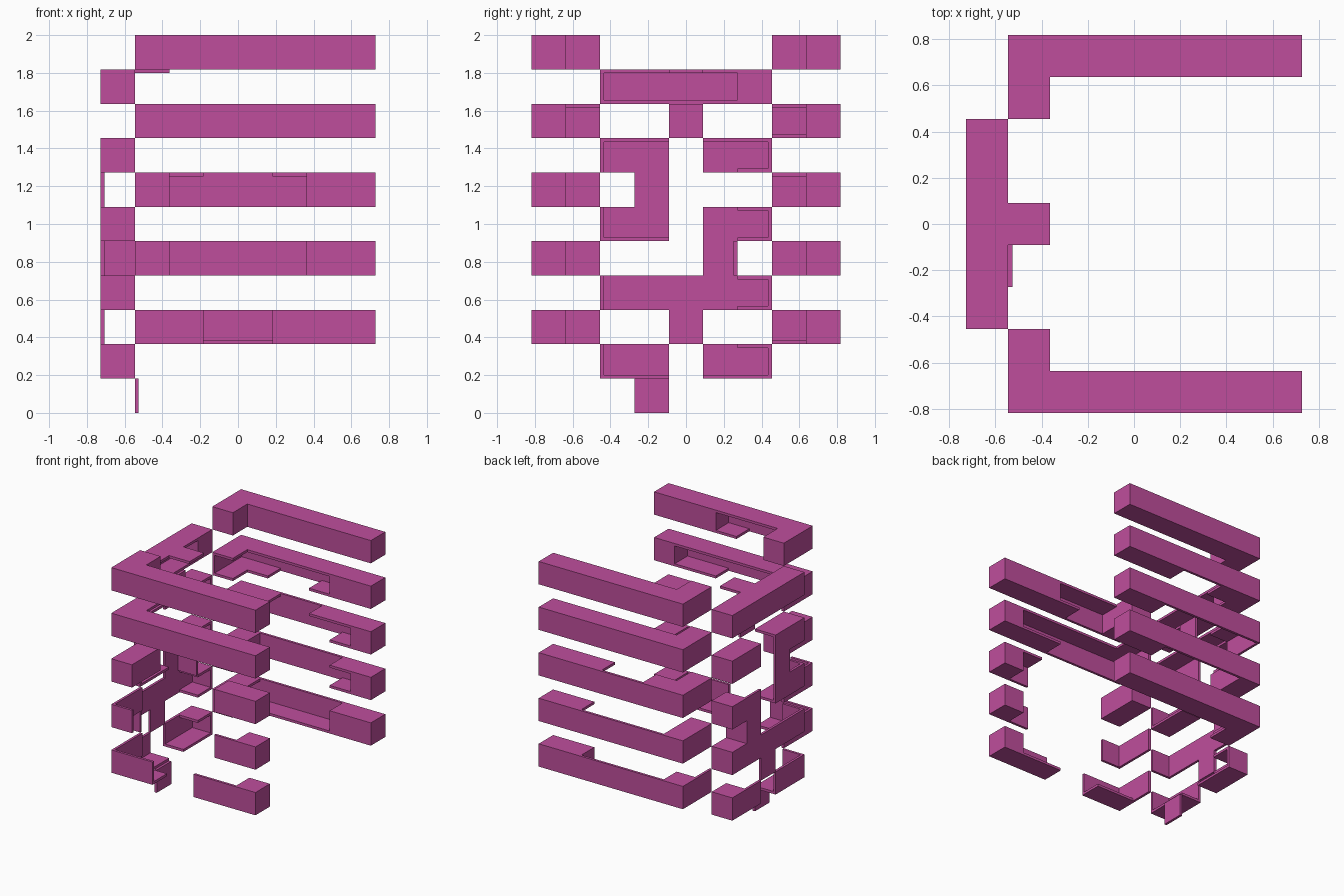
import bpy, bmesh

cube = bpy.data.objects.get("Cube")
if cube:
    bpy.data.objects.remove(cube, do_unlink=True)

U = 2 / 11                    # size of one grid cell
T = 0.02                      # plate thickness
ORIGIN = (-4 * U, -4.5 * U, 0)

pink = bpy.data.materials.new("magenta pink")
pink.use_nodes = True
pink.diffuse_color = (0.52, 0.076, 0.335, 1)
bsdf = next(n for n in pink.node_tree.nodes if n.type == 'BSDF_PRINCIPLED')
bsdf.inputs["Base Color"].default_value = pink.diffuse_color


def add_box(bm, lo, hi):
    verts = bmesh.ops.create_cube(bm, size=1)["verts"]
    for v in verts:
        for a in range(3):
            v.co[a] = lo[a] if v.co[a] < 0 else hi[a]


def part(name, *runs):
    """Each run is (x cells, y cells, z cell, sides): a solid block, or thin plates on the listed sides."""
    bm = bmesh.new()
    for xs, ys, k, sides in runs:
        cells = (xs, ys, (k, k))
        lo = [ORIGIN[a] + U * cells[a][0] for a in range(3)]
        hi = [ORIGIN[a] + U * (cells[a][1] + 1) for a in range(3)]
        if sides == "solid":
            add_box(bm, lo, hi)
            continue
        for side in sides.split():
            a = "xyz".index(side[1])
            plo, phi = lo[:], hi[:]
            if side[0] == "-":
                phi[a] = lo[a] + T
            else:
                plo[a] = hi[a] - T
            add_box(bm, plo, phi)
    mesh = bpy.data.meshes.new(name)
    bm.to_mesh(mesh)
    bm.free()
    mesh.materials.append(pink)
    obj = bpy.data.objects.new(name, mesh)
    bpy.context.scene.collection.objects.link(obj)


# Back rails, top to bottom
B, BC = (8, 8), (7, 7)        # back row and its inner corner
C1 = (1, 1)
part("back_rail_top", ((1, 7), B, 10, "solid"), (C1, BC, 10, "solid"))
part("back_rail_upper",
     ((6, 7), B, 8, "solid"), ((1, 5), B, 8, "+y +z"),
     ((1, 2), B, 8, "-z"), ((5, 5), B, 8, "-z"),
     (C1, (7, 8), 8, "-x +z -z"))
part("back_rail_middle",
     ((7, 7), B, 6, "solid"), ((1, 6), B, 6, "+y"),
     ((1, 2), B, 6, "+z"), ((5, 6), B, 6, "+z"), ((6, 6), B, 6, "-z"),
     (C1, (7, 8), 6, "-x +z"))
part("back_rail_lower",
     ((7, 7), B, 4, "solid"), ((1, 6), B, 4, "+y"),
     ((6, 6), B, 4, "+z -z"), (C1, (7, 8), 4, "solid"))
part("back_rail_bottom",
     ((6, 7), B, 2, "solid"), ((1, 5), B, 2, "+y -z"),
     (C1, B, 2, "+z"), (C1, (7, 8), 2, "-x -z"))

# Front rails, top to bottom; the lower three are split by a gap
F, FC = (0, 0), (1, 1)
part("front_rail_top",
     ((5, 7), F, 10, "solid"), ((2, 4), F, 10, "-y +z"),
     ((4, 4), F, 10, "-z"), (C1, (0, 1), 10, "solid"))
part("front_rail_upper",
     ((7, 7), F, 8, "solid"), ((1, 6), F, 8, "-y +z"),
     ((5, 6), F, 8, "-z"), (C1, (0, 1), 8, "-x +z"))
part("front_rail_middle_right", (C1, (0, 1), 6, "solid"))
part("front_rail_lower_right", (C1, F, 4, "-y"), (C1, (0, 1), 4, "-x"))
part("front_rail_bottom_right", ((1, 2), F, 2, "-y -z"), (C1, (0, 1), 2, "-x"))
for k, start, sides, label in ((6, 6, "-y +z", "middle"),
                               (4, 6, "-y", "lower"),
                               (2, 5, "-y -z", "bottom")):
    part(f"front_rail_{label}_left",
         ((7, 7), F, k, "solid"), ((start, 6), F, k, sides))

# Side panel pattern, open towards the inside
S = (0, 0)
END = "-x +y +z -z"
part("side_bar_top",
     (S, (2, 5), 9, "-x +z -z"), (S, (2, 2), 9, "-y"), (S, (6, 6), 9, "solid"))
part("side_bracket",
     (S, (2, 3), 7, "-x +z -y"), (S, (3, 3), 6, "-x"), (S, (2, 3), 5, "-x -z -y"))
part("side_block_upper", (S, (5, 5), 7, "-x +z"), (S, (6, 6), 7, END))
part("side_hook",
     (S, (5, 5), 5, "-x"), (S, (6, 6), 5, END), (S, (5, 5), 4, "-x +y"))
part("side_bar_lower",
     (S, (2, 5), 3, "-x"), (S, (2, 2), 3, "-y"), (S, (6, 6), 3, END),
     (S, (4, 4), 2, "-x"))
part("side_foot_front", (S, (2, 3), 1, "-x -y -z"))
part("side_foot_back", (S, (5, 5), 1, "-x -z"), (S, (6, 6), 1, END))

# Small plates set one cell in from the side
part("side_tab", (C1, (4, 4), 9, "+z"), (C1, (4, 4), 8, "-x"))
part("bottom_tab", (C1, (3, 3), 0, "-x"))
